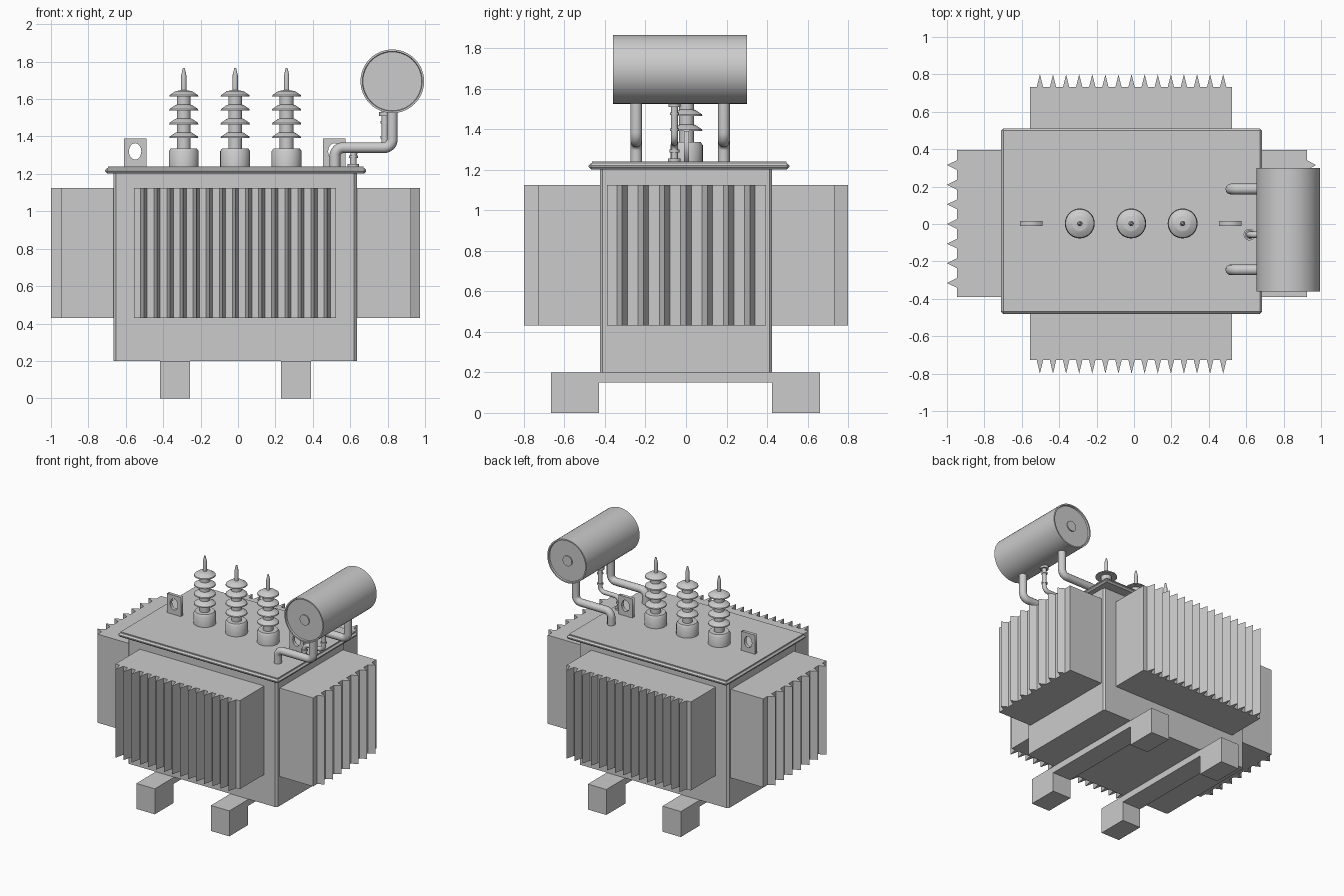
import bpy, bmesh, math
from mathutils import Vector, Matrix

if "Cube" in bpy.data.objects:
    bpy.data.objects.remove(bpy.data.objects["Cube"], do_unlink=True)

GREY = (0.6, 0.6, 0.6, 1)
paint = bpy.data.materials.new("grey paint")
paint.use_nodes = True
paint.diffuse_color = GREY
paint.node_tree.nodes["Principled BSDF"].inputs["Base Color"].default_value = GREY


def finish(obj, smooth=False):
    obj.data.materials.clear()
    obj.data.materials.append(paint)
    bpy.ops.object.select_all(action="DESELECT")
    obj.select_set(True)
    bpy.context.view_layer.objects.active = obj
    if obj.type == "CURVE":
        bpy.ops.object.convert(target="MESH")
        obj = bpy.context.object
    if smooth:
        bpy.ops.object.shade_smooth_by_angle(angle=math.radians(35))
    return obj


def link(name, data):
    obj = bpy.data.objects.new(name, data)
    bpy.context.collection.objects.link(obj)
    return obj


def from_bmesh(name, bm, smooth=False):
    bmesh.ops.recalc_face_normals(bm, faces=bm.faces)
    mesh = bpy.data.meshes.new(name)
    bm.to_mesh(mesh)
    bm.free()
    return finish(link(name, mesh), smooth)


def box(name, x, y, z, chamfer=0, vertical_only=False):
    bm = bmesh.new()
    lo, hi = Vector((x[0], y[0], z[0])), Vector((x[1], y[1], z[1]))
    bmesh.ops.create_cube(bm, size=1)
    bmesh.ops.scale(bm, vec=hi - lo, verts=bm.verts)
    bmesh.ops.translate(bm, vec=(lo + hi) / 2, verts=bm.verts)
    if chamfer:
        edges = [e for e in bm.edges if not vertical_only
                 or abs(e.verts[0].co.z - e.verts[1].co.z) > 0.01]
        bmesh.ops.bevel(bm, geom=edges, offset=chamfer, segments=1, affect="EDGES")
    return from_bmesh(name, bm)


def prism(name, outline, depth, matrix=Matrix()):
    """Extrude a flat outline upwards by depth."""
    bm = bmesh.new()
    face = bm.faces.new([bm.verts.new((u, v, 0)) for u, v in outline])
    new = bmesh.ops.extrude_face_region(bm, geom=[face])["geom"]
    bmesh.ops.translate(bm, vec=(0, 0, depth),
                        verts=[v for v in new if isinstance(v, bmesh.types.BMVert)])
    bm.transform(matrix)
    return from_bmesh(name, bm)


def lathe(name, profile, matrix, steps=32):
    """Spin (radius, height) points about the local z axis."""
    bm = bmesh.new()
    verts = [bm.verts.new((r, 0, h)) for r, h in profile]
    edges = [bm.edges.new(pair) for pair in zip(verts, verts[1:])]
    bmesh.ops.spin(bm, geom=verts + edges, cent=(0, 0, 0), axis=(0, 0, 1),
                   angle=math.tau, steps=steps)
    bmesh.ops.remove_doubles(bm, verts=bm.verts, dist=1e-5)
    bm.transform(matrix)
    return from_bmesh(name, bm, True)


def pipe(name, corners, radius, bend):
    """Round tube through corner points, with rounded elbows."""
    pts = [Vector(c) for c in corners]
    path = [pts[0]]
    for a, b, c in zip(pts, pts[1:], pts[2:]):
        u, v = (a - b).normalized() * bend, (c - b).normalized() * bend
        for i in range(9):
            t = i / 8 * math.pi / 2
            path.append(b + u * (1 - math.sin(t)) + v * (1 - math.cos(t)))
    path.append(pts[-1])
    curve = bpy.data.curves.new(name, "CURVE")
    curve.dimensions = "3D"
    curve.bevel_depth, curve.bevel_resolution = radius, 4
    curve.use_fill_caps = True
    spline = curve.splines.new("POLY")
    spline.points.add(len(path) - 1)
    for p, co in zip(spline.points, path):
        p.co = (*co, 1)
    return finish(link(name, curve), True)


# Skids: raised in the middle, with a foot block at each end
for side, x in (("right", -0.417), ("left", 0.23)):
    outline = [(-0.665, 0), (-0.43, 0), (-0.43, 0.15), (0.425, 0.15),
               (0.425, 0), (0.66, 0), (0.66, 0.2), (-0.665, 0.2)]
    to_x = Matrix.Translation((x, 0, 0)) @ Matrix(
        ((0, 0, 1, 0), (1, 0, 0, 0), (0, 1, 0, 0), (0, 0, 0, 1)))
    prism(side + "_skid", outline, 0.16, to_x)

# Tank and lid
box("tank", (-0.665, 0.635), (-0.425, 0.425), (0.2, 1.21), 0.014, True)
box("lid_flange", (-0.71, 0.685), (-0.48, 0.51), (1.202, 1.232), 0.011)
box("lid_plate", (-0.695, 0.67), (-0.465, 0.495), (1.21, 1.24))


# Finned radiators: one saw-edged outline pushed up through the height
def radiator(name, lo, hi, inner, face, tip, count, pitch, half, angle, centre):
    outline = [(hi, -inner), (lo, -inner), (lo, -face)]
    for i in range(count):
        c = centre + (i - (count - 1) / 2) * pitch
        outline += [(c - half, -face), (c, -tip), (c + half, -face)]
    outline.append((hi, -face))
    turn = Matrix.Translation((0, 0, 0.43)) @ Matrix.Rotation(angle, 4, "Z")
    prism(name, outline, 0.695, turn)


quarter = math.pi / 2
radiator("front_radiator", -0.555, 0.525, 0.4, 0.728, 0.8, 15, 0.07, 0.017, 0, -0.013)
radiator("back_radiator", -0.525, 0.555, 0.4, 0.732, 0.8, 15, 0.07, 0.017, math.pi, 0.013)
radiator("left_radiator", -0.39, 0.395, 0.6, 0.925, 0.973, 7, 0.105, 0.026, quarter, 0)
radiator("right_radiator", -0.395, 0.39, 0.6, 0.947, 1.0, 7, 0.105, 0.026, -quarter, 0)

# Insulator bushings: turret, ribbed column and pointed terminal
profile = [(0, 0), (0.08, 0), (0.08, 0.085), (0.07, 0.1), (0.037, 0.1)]
for i in range(4):
    h = 0.157 + i * 0.074
    profile += [(0.037, h), (0.078, h - 0.002), (0.076, h + 0.006), (0.045, h + 0.027),
                (0.037, h + 0.029)]
profile += [(0.034, 0.408), (0.014, 0.412), (0.014, 0.49), (0.005, 0.53), (0, 0.53)]
for i, x in enumerate((-0.29, -0.015, 0.26)):
    lathe(f"bushing_{i + 1}", profile, Matrix.Translation((x, 0.003, 1.236)))

# Lifting lugs with an oval eye
for side, x in (("right", -0.55), ("left", 0.515)):
    curve = bpy.data.curves.new(side + "_lifting_lug", "CURVE")
    curve.dimensions, curve.fill_mode, curve.extrude = "2D", "BOTH", 0.013
    plate = [(-0.06, -0.085), (0.06, -0.085), (0.06, 0.07), (-0.06, 0.07)]
    eye = [(0.033 * math.cos(a * math.tau / 24), 0.044 * math.sin(a * math.tau / 24))
           for a in range(24)]
    for loop in (plate, eye):
        spline = curve.splines.new("POLY")
        spline.points.add(len(loop) - 1)
        for p, (u, v) in zip(spline.points, loop):
            p.co = (u, v, 0, 1)
        spline.use_cyclic_u = True
    lug = link(side + "_lifting_lug", curve)
    lug.location, lug.rotation_euler = (x, 0.003, 1.32), (quarter, 0, 0)
    finish(lug)

# Oil conservator drum with recessed ends and a round hub on each
drum = [(0, 0.004), (0.04, 0.004), (0.04, 0.012), (0.157, 0.012), (0.16, 0), (0.17, 0),
        (0.17, 0.66), (0.16, 0.66), (0.157, 0.648), (0.04, 0.648), (0.04, 0.656), (0, 0.656)]
lathe("conservator_drum", drum,
      Matrix.Translation((0.825, 0.3, 1.695)) @ Matrix.Rotation(quarter, 4, "X"), 48)

# Two support pipes under the drum
for side, y in (("front", -0.245), ("back", 0.187)):
    pipe(side + "_drum_pipe", [(0.518, y, 1.235), (0.518, y, 1.34), (0.825, y, 1.34),
                               (0.825, y, 1.54)], 0.029, 0.045)

# Thin oil pipe with collars
Y = -0.057
pipe("oil_pipe", [(0.617, Y, 1.235), (0.617, Y, 1.335), (0.785, Y, 1.335),
                  (0.785, Y, 1.54)], 0.017, 0.04)
for i, (x, z, r, h) in enumerate(((0.617, 1.238, 0.031, 0.016), (0.617, 1.285, 0.024, 0.014),
                                  (0.785, 1.39, 0.022, 0.012), (0.785, 1.47, 0.022, 0.012),
                                  (0.785, 1.51, 0.03, 0.022))):
    lathe(f"oil_pipe_collar_{i + 1}", [(0, 0), (r, 0), (r, h), (0, h)],
          Matrix.Translation((x, Y, z)), 20)
